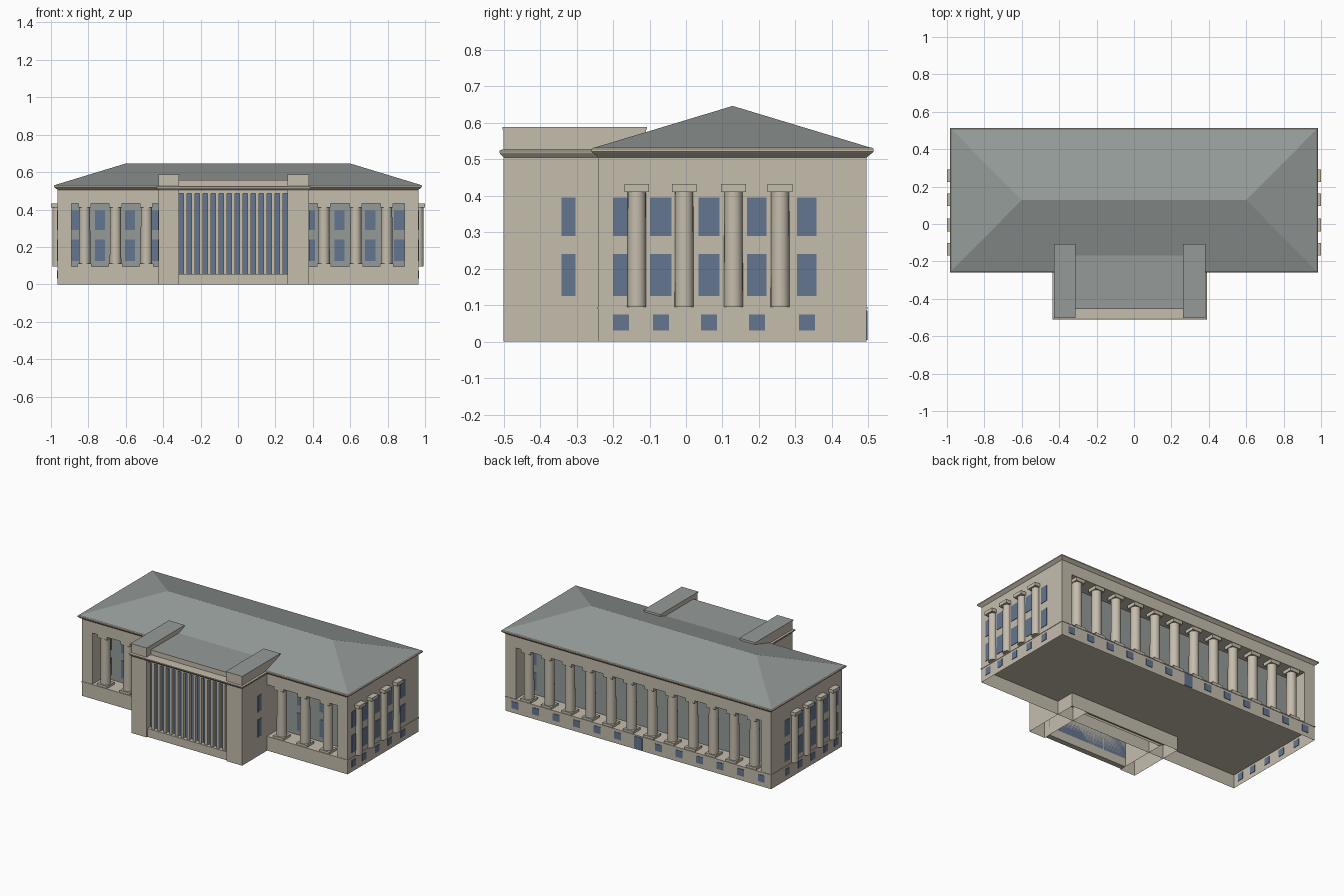
import bpy, bmesh
from mathutils import Matrix, Vector

cube = bpy.data.objects.get("Cube")
if cube:
    bpy.data.objects.remove(cube, do_unlink=True)


def material(name, rgb):
    m = bpy.data.materials.new(name)
    m.use_nodes = True
    m.diffuse_color = (*rgb, 1)
    m.node_tree.nodes["Principled BSDF"].inputs["Base Color"].default_value = (*rgb, 1)
    return m


STONE = material("beige stone", (0.56, 0.51, 0.42))
GREY = material("roof grey", (0.30, 0.33, 0.32))
GLASS = material("blue glass", (0.13, 0.18, 0.28))


def finish(name, bm, mats):
    mesh = bpy.data.meshes.new(name)
    bm.to_mesh(mesh)
    bm.free()
    for m in mats:
        mesh.materials.append(m)
    ob = bpy.data.objects.new(name, mesh)
    bpy.context.collection.objects.link(ob)
    return ob


def add_box(bm, x, y, z):
    size = Vector((x[1] - x[0], y[1] - y[0], z[1] - z[0]))
    mid = Vector((x[0] + x[1], y[0] + y[1], z[0] + z[1])) / 2
    mat = Matrix.Translation(mid) @ Matrix.Diagonal((*size, 1))
    return bmesh.ops.create_cube(bm, size=1, matrix=mat)["verts"]


def box(name, x, y, z, mats=(STONE,), second=None, open_bottom=False):
    """Box whose faces passing the rule 'second' take the second material."""
    bm = bmesh.new()
    add_box(bm, x, y, z)
    bm.normal_update()
    if second:
        for f in bm.faces:
            f.material_index = int(second(f.normal))
    if open_bottom:
        bmesh.ops.delete(bm, geom=[f for f in bm.faces if f.normal.z < -0.5], context='FACES')
    return finish(name, bm, mats)


def stack(name, x, y, levels, mat):
    """Rectangular moulding: each level is (outward offset, height)."""
    bm = bmesh.new()
    rings = []
    for o, z in levels:
        rings.append([bm.verts.new(p) for p in (
            (x[0] - o, y[0] - o, z), (x[1] + o, y[0] - o, z),
            (x[1] + o, y[1] + o, z), (x[0] - o, y[1] + o, z))])
    for a, b in zip(rings, rings[1:]):
        for i in range(4):
            j = (i + 1) % 4
            bm.faces.new((a[i], a[j], b[j], b[i]))
    bm.faces.new(rings[0][::-1])
    bm.faces.new(rings[-1])
    return finish(name, bm, [mat])


def column(name, cx, cy, radius, plinth):
    """Round shaft with square capital and optional plinth."""
    bm = bmesh.new()
    bmesh.ops.create_cone(bm, cap_ends=True, segments=20, radius1=radius,
                          radius2=radius * 0.95, depth=SPRING - BASE,
                          matrix=Matrix.Translation((cx, cy, (SPRING + BASE) / 2)))
    for f in bm.faces:
        f.smooth = len(f.verts) == 4
    h = 0.034
    add_box(bm, (cx - h, cx + h), (cy - h, cy + h), (SPRING, HEAD))
    if plinth:
        h = 0.037
        add_box(bm, (cx - h, cx + h), (cy - h, cy + h), (BASE, BASE + 0.015))
    return finish(name, bm, [STONE])


# Main dimensions
W, FRONT, BACK = 0.965, -0.24, 0.495
BASE, SPRING, HEAD, EAVE = 0.095, 0.41, 0.432, 0.505
RECESS, OPEN = 0.12, 0.89
WX, WY = (-0.425, 0.38), (-0.5, -0.11)
INNER = (-0.315, 0.265)
STOREYS = ((0.125, 0.24), (0.29, 0.395))
PLATE = 0.003

# Base, and the core whose recessed front and back walls are grey
box("base", (-W, W), (FRONT, BACK), (0, BASE), open_bottom=True)
stack("base_ledge", (-W, W), (FRONT, BACK), ((0.003, BASE - 0.006), (0.003, BASE)), STONE)
box("core", (-W, W), (FRONT + RECESS, BACK - RECESS), (BASE, EAVE), (STONE, GREY),
    lambda n: abs(n.y) > 0.5)

# Corner piers and lintels around the colonnades
for label, y in (("front", (FRONT, FRONT + RECESS)), ("back", (BACK - RECESS, BACK))):
    box(label + "_lintel", (-W, W), y, (HEAD, EAVE))
    box(label + "_right_pier", (-W, -OPEN), y, (BASE, HEAD))
    box(label + "_left_pier", (OPEN, W), y, (BASE, HEAD))

# Cornice and hipped roof
stack("main_cornice", (-W, W), (FRONT, BACK),
      ((0, EAVE), (0.016, 0.518), (0.019, 0.521), (0.019, 0.528), (0.014, 0.532)), STONE)
bm = bmesh.new()
eaves = [bm.verts.new((sx * 0.975, y, 0.532)) for sx, y in
         ((-1, FRONT - 0.01), (1, FRONT - 0.01), (1, BACK + 0.01), (-1, BACK + 0.01))]
r0, r1 = [bm.verts.new((x, 0.128, 0.646)) for x in (-0.6, 0.6)]
a, b, c, d = eaves
for face in ((a, b, r1, r0), (b, c, r1), (c, d, r0, r1), (d, a, r0)):
    bm.faces.new(face)
finish("hip_roof", bm, [GREY])

# Free-standing columns, front and back
for i, x in enumerate((-0.82, -0.655, -0.49, 0.46, 0.63, 0.795)):
    column(f"front_column_{i + 1}", x, FRONT + 0.038, 0.031, True)
BAY = 0.149
for i in range(12):
    column(f"back_column_{i + 1}", (i - 5.5) * BAY, BACK - 0.038, 0.031, True)

# Engaged columns on both ends
for side, sx in (("left", 1), ("right", -1)):
    for i, y in enumerate((-0.135, -0.005, 0.13, 0.258)):
        column(f"{side}_column_{i + 1}", sx * 0.967, y, 0.026, False)


# Windows as thin plates
def window_x(name, x, y, half, z):
    box(name, (x - PLATE, x + PLATE), (y - half, y + half), z, (GLASS,))


def window_y(name, x, y, half, z):
    box(name, (x - half, x + half), (y - PLATE, y + PLATE), z, (GLASS,))


CELLAR = (0.03, 0.075)
for side, sx in (("left", 1), ("right", -1)):
    for y, half in ((-0.178, 0.022), (-0.069, 0.029), (0.063, 0.029), (0.194, 0.027), (0.331, 0.027)):
        for z in STOREYS:
            window_x(side + "_window", sx * W, y, half, z)
        window_x(side + "_cellar_window", sx * W, y, 0.022, CELLAR)
    wall = WX[1] if sx > 0 else WX[0]
    for z in STOREYS:
        window_x(side + "_wing_window", wall, -0.322, 0.019, z)

for x in (-0.862, -0.738, -0.578, -0.44, 0.385, 0.542, 0.707, 0.862):
    for z in STOREYS:
        window_y("front_window", x, FRONT + RECESS, 0.027, z)
for z in STOREYS:
    window_y("back_window", 0.85, BACK - RECESS, 0.027, z)
for i in range(-6, 7):
    if i:
        window_y("back_cellar_window", i * BAY, BACK, 0.024, CELLAR)
window_y("back_door", 0, BACK, 0.03, (0.005, 0.085))

# Front wing: centre body, two pylons, sill and head beam
UP = lambda n: n.z > 0.5
GLASS_Y, FIN_Y = -0.455, -0.48
box("wing_body", INNER, (GLASS_Y, -0.14), (0, 0.557), (STONE, GREY), UP, True)
for label, x in (("right", (WX[0], INNER[0])), ("left", (INNER[1], WX[1]))):
    box(label + "_pylon", x, WY, (0, 0.582), open_bottom=True)
    box(label + "_pylon_cap", (x[0] - 0.003, x[1] + 0.003), (WY[0] - 0.003, WY[1] + 0.003),
        (0.582, 0.588), (STONE, GREY), UP)
box("wing_back_wall", INNER, (WY[1] - 0.01, WY[1]), (0, BASE))
box("wing_sill", INNER, (FIN_Y - 0.01, GLASS_Y), (0, 0.055))
box("wing_head_beam", INNER, (FIN_Y, GLASS_Y), (0.485, EAVE))
stack("wing_cornice", WX, (WY[0], FRONT + 0.05),
      ((0, EAVE), (0.009, 0.515), (0.011, 0.518), (0.011, 0.523), (0.006, 0.526)), STONE)

# Tall glazing with vertical fins
box("wing_glazing", INNER, (GLASS_Y - 0.005, GLASS_Y), (0.055, 0.485), (GLASS,))
bm = bmesh.new()
step = (INNER[1] - INNER[0] + 0.019) / 14
for i in range(1, 14):
    x = INNER[0] + i * step
    add_box(bm, (x - 0.019, x), (FIN_Y, GLASS_Y), (0.055, 0.485))
finish("wing_fins", bm, [STONE])
